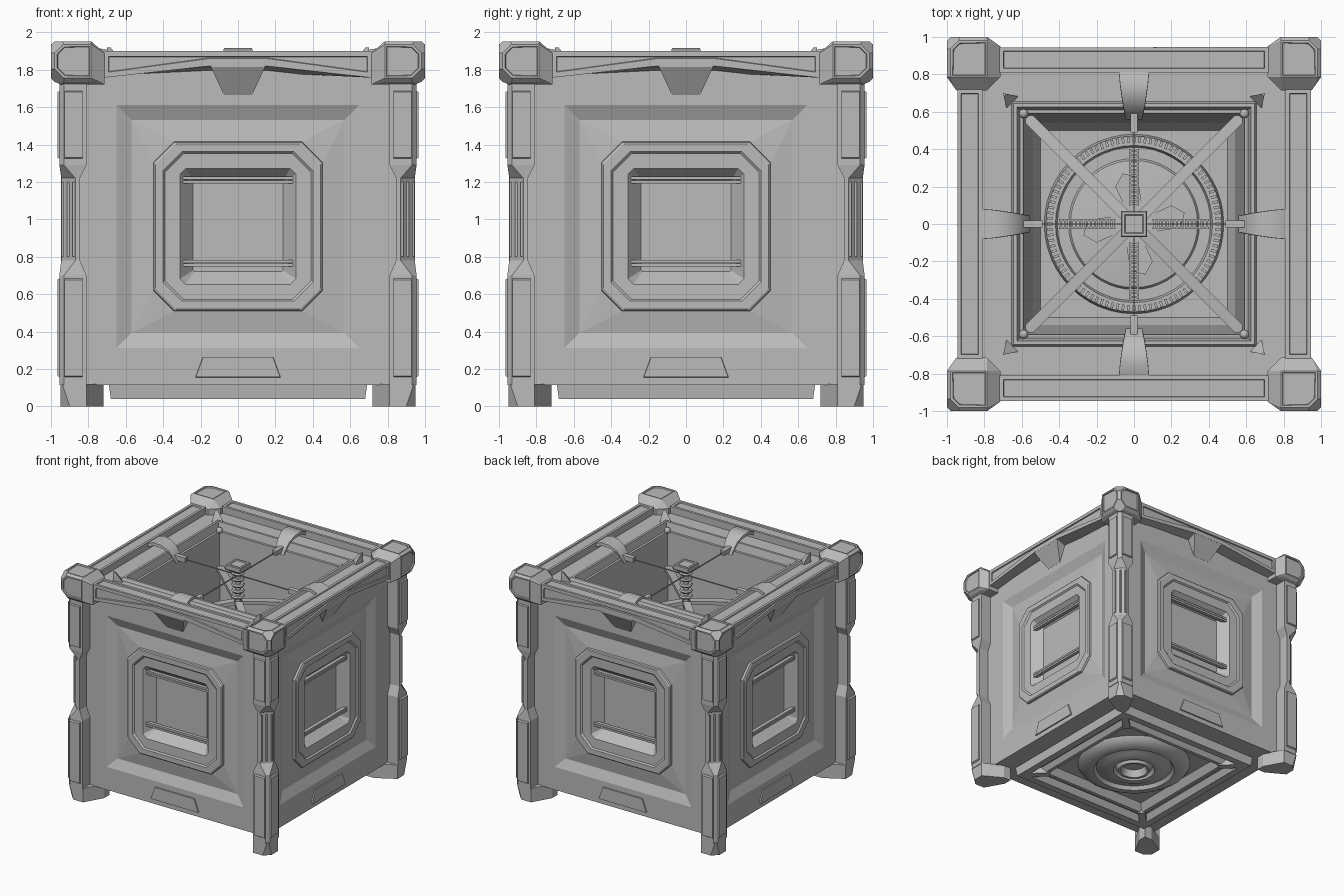
import bpy, bmesh, math
from mathutils import Vector, Matrix

if "Cube" in bpy.data.objects:
    bpy.data.objects.remove(bpy.data.objects["Cube"], do_unlink=True)

grey = bpy.data.materials.new("plain_grey")
grey.use_nodes = True
grey.diffuse_color = (0.5, 0.5, 0.5, 1)
grey.node_tree.nodes["Principled BSDF"].inputs["Base Color"].default_value = (0.5, 0.5, 0.5, 1)


def finish(name, bm, spin=False, smooth=False, recalc=True, sunk=()):
    """Turn a bmesh into an object; spin repeats it on all four sides."""
    bmesh.ops.remove_doubles(bm, verts=bm.verts, dist=1e-5)
    if recalc:
        bmesh.ops.recalc_face_normals(bm, faces=bm.faces)
    bm.normal_update()
    for direction, rim in sunk:
        hit = [f for f in bm.faces if f.normal.dot(Vector(direction)) > 0.99 and f.calc_area() > 0.01]
        bmesh.ops.inset_individual(bm, faces=hit, thickness=rim, depth=0)
        bmesh.ops.inset_individual(bm, faces=hit, thickness=0.004, depth=-0.01)
    me = bpy.data.meshes.new(name)
    bm.to_mesh(me)
    bm.free()
    me.materials.append(grey)
    sides = ("front", "left", "back", "right") if spin else ("",)
    for k, side in enumerate(sides):
        ob = bpy.data.objects.new((name + "_" + side).rstrip("_"), me)
        ob.rotation_euler.z = k * math.pi / 2
        bpy.context.collection.objects.link(ob)
        if smooth and k == 0:
            bpy.ops.object.select_all(action="DESELECT")
            ob.select_set(True)
            bpy.context.view_layer.objects.active = ob
            bpy.ops.object.shade_smooth_by_angle(angle=math.radians(35))


def loft(name, rings, start=False, end=True, **kw):
    bm = bmesh.new()
    vs = [[bm.verts.new(p) for p in r] for r in rings]
    n = len(rings[0])
    for a, b in zip(vs, vs[1:]):
        for j in range(n):
            k = (j + 1) % n
            bm.faces.new((a[j], a[k], b[k], b[j]))
    if start:
        bm.faces.new(vs[0][::-1])
    if end:
        bm.faces.new(vs[-1])
    finish(name, bm, **kw)


def prism(name, pts, y0, y1, shrink, **kw):
    """Extrude an (x, z) outline from y0 to y1."""
    cx = sum(p[0] for p in pts) / len(pts)
    cz = sum(p[1] for p in pts) / len(pts)
    near = [(cx + (x - cx) * shrink, y1, cz + (z - cz) * shrink) for x, z in pts]
    loft(name, [[(x, y0, z) for x, z in pts], near], start=True, **kw)


def add_box(bm, p, q, w, h):
    """Bar of width w and height h running from p to q."""
    p, q = Vector(p), Vector(q)
    d = q - p
    side = d.cross(Vector((0, 0, 1)))
    side = side.normalized() if side.length > 1e-6 else Vector((1, 0, 0))
    up = side.cross(d).normalized()
    m = Matrix((side * w, d, up * h)).transposed().to_4x4()
    m.translation = (p + q) / 2
    bmesh.ops.create_cube(bm, size=1, matrix=m)


def bars(name, specs, **kw):
    bm = bmesh.new()
    for s in specs:
        add_box(bm, *s)
    finish(name, bm, **kw)


def octagon(r, c, y, zc=0.962):
    q = [(r, c - r), (r, r - c), (r - c, r), (c - r, r), (-r, r - c), (-r, c - r), (c - r, -r), (r - c, -r)]
    return [(x, y, zc + z) for x, z in q]


def square(r, z):
    return [(-r, -r, z), (r, -r, z), (r, r, z), (-r, r, z)]


def circle(r, z, n=48):
    return [(r * math.cos(math.tau * i / n), r * math.sin(math.tau * i / n), z) for i in range(n)]


# Side wall with sunken bevels, raised octagonal frame and deep window
outer = [(x, -0.855, 0.115 if z < 0.96 else 1.86) for x, _, z in octagon(0.855, 0, 0)]
profile = [(0.65, 0, -0.855), (0.57, 0.002, -0.82), (0.453, 0.11, -0.84), (0.45, 0.11, -0.856),
           (0.442, 0.11, -0.862), (0.40, 0.1, -0.862), (0.39, 0.1, -0.85), (0.31, 0.03, -0.848),
           (0.24, 0.005, -0.765)]
loft("wall", [outer] + [octagon(*p) for p in profile], spin=True, recalc=False)
bars("window_bar", [((-0.3, -0.815, z), (0.3, -0.815, z), 0.03, 0.016) for z in (0.755, 0.775, 1.2, 1.22)], spin=True)
prism("lower_plate", [(-0.23, 0.155), (0.23, 0.155), (0.19, 0.265), (-0.19, 0.265)], -0.84, -0.866, 0.98, spin=True)

# Top beam with arched, tilted underside, sunken panels and central hood
arch = [(-0.72, 1.757), (-0.15, 1.82), (0.15, 1.82), (0.72, 1.757), (0.72, 1.9), (-0.72, 1.9)]
loft("top_beam", [[(x, y, z - (drop if abs(x) < 0.2 else 0)) for x, z in arch]
                  for y, drop in ((-0.81, 0.035), (-0.945, 0))],
     start=True, spin=True, sunk=(((0, -1, 0), 0.04), ((0, 0, 1), 0.03)))
loft("hood", [[(-w, y, z), (w, y, z), (w, -0.84, z), (-w, -0.84, z)]
              for w, y, z in ((0.075, -0.856, 1.665), (0.145, -0.944, 1.815), (0.15, -0.944, 1.84))],
     start=True, spin=True)


# Corner posts, pinched and chamfered at mid height
def post_ring(z, inner, out, ch):
    return [(x, y, z) for x, y in ((inner, inner), (out, inner), (out, out - ch), (out - ch, out), (inner, out))]


full, pinched = (0.81, 0.955, 0.025), (0.845, 0.945, 0.075)
loft("corner_post", [post_ring(z, *s) for z, s in (
    (0.115, full), (0.7, full), (0.78, pinched), (1.22, pinched), (1.29, full), (1.74, full))],
     start=True, spin=True)
for tag, low, high in (("lower", 0.15, 0.69), ("upper", 1.32, 1.69)):
    shape = [(0.83, low), (0.93, low), (0.93, high), (0.83, high)]
    for s, kind in ((1, "front"), (-1, "side")):
        prism(f"{tag}_post_panel_{kind}", [(x * s, z) for x, z in shape], -0.945, -0.966, 0.95, spin=True)
bars("post_slit_rib", [((0.908 + t, 0.908 - t, 0.8), (0.908 + t, 0.908 - t, 1.2), 0.012, 0.012)
                       for t in (-0.03, 0, 0.03)], spin=True)

# Corner caps: block tapering onto the beams, outer corners cut, sunken panels
bm = bmesh.new()
blocks = [((0.785, 1.0), (0.785, 0.98), (1.755, 1.935)), ((0.785, 0.98), (0.785, 1.0), (1.755, 1.935)),
          ((0.785, 0.98), (0.785, 0.98), (1.735, 1.952)),
          ((0.715, 0.95), (0.785, 0.95), (1.722, 1.89)), ((0.785, 0.95), (0.715, 0.95), (1.722, 1.89))]
for xs, ys, zs in blocks:
    for x in xs:
        for y in ys:
            for z in zs:
                bm.verts.new((x, y, z))
hull = bmesh.ops.convex_hull(bm, input=bm.verts[:])
bmesh.ops.delete(bm, geom=list({v for v in hull["geom_interior"] + hull["geom_unused"]
                                if isinstance(v, bmesh.types.BMVert)}), context="VERTS")
for point, up in (((0.972, 0.972, 1.925), 1), ((0.972, 0.972, 1.768), -1)):
    cut = bmesh.ops.bisect_plane(bm, geom=bm.verts[:] + bm.edges[:] + bm.faces[:], plane_co=point,
                                 plane_no=(1, 1, up), clear_outer=True)
    bmesh.ops.holes_fill(bm, edges=[e for e in cut["geom_cut"] if isinstance(e, bmesh.types.BMEdge)])
bmesh.ops.dissolve_limit(bm, angle_limit=0.02, verts=bm.verts[:], edges=bm.edges[:])
finish("corner_cap", bm, spin=True, sunk=[(d, 0.014) for d in ((1, 0, 0), (0, 1, 0), (0, 0, 1))])

# Feet
foot = [(0.72, 0.72), (0.79, 0.72), (0.95, 0.81)]
loft("foot", [[(x, y, z) for x, y in foot + [(0.95, 0.95 - c), (0.95 - c, 0.95), (0.81, 0.95), (0.72, 0.79)]]
              for z, c in ((0, 0.05), (0.06, 0.03), (0.12, 0.01))], start=True, spin=True)

# Underside: ledge, square ribs with a channel, and round stepped vent
under = [(0.855, 0.115), (0.69, 0.115), (0.68, 0.04), (0.62, 0.04), (0.59, 0.09), (0.56, 0.09), (0.53, 0.05),
         (0.5, 0.05), (0.46, 0.11)]
loft("underside", [square(r, z)[::-1] for r, z in under], recalc=False)
vent = [(0.46, 0.11), (0.44, 0.08), (0.38, 0.045), (0.33, 0.045), (0.31, 0.075), (0.25, 0.06), (0.22, 0.045),
        (0.17, 0.045), (0.15, 0.08), (0.13, 0.04), (0.11, 0.04), (0.09, 0.1)]
loft("underside_vent", [circle(r, z)[::-1] for r, z in vent], recalc=False, smooth=True)
bars("underside_rib", [((0.49, 0.49, 0.075), (0.65, 0.65, 0.075), 0.06, 0.07)], spin=True)

# Inner ledge, tapered inner walls and floor
inside = [(0.82, 1.84), (0.655, 1.84), (0.645, 1.865), (0.625, 1.865), (0.61, 1.8), (0.59, 1.8), (0.54, 0.3), (0.5, 0.22)]
loft("inner_shell", [square(r, z) for r, z in inside], recalc=False)
gusset = ((0.7, 0.7), (0.61, 0.68), (0.68, 0.61))
loft("ledge_gusset", [[(0.7 + (x - 0.7) * s, 0.7 + (y - 0.7) * s, z) for x, y in gusset]
                      for z, s in ((1.83, 1), (1.92, 0.2))], start=True, spin=True)

# Floor fan: dish, blades, rung ring and radial ladders
loft("floor_dish", [circle(r, z) for r, z in ((0.48, 0.22), (0.47, 0.27), (0.42, 0.27), (0.41, 0.24),
                                              (0.35, 0.24), (0.34, 0.255), (0.1, 0.28))], smooth=True, recalc=False)
rungs = []
for i in range(96):
    a = math.tau * i / 96
    d = Vector((math.cos(a), math.sin(a), 0))
    rungs.append((d * 0.435 + Vector((0, 0, 0.28)), d * 0.465 + Vector((0, 0, 0.28)), 0.014, 0.03))
bars("floor_ring_rungs", rungs)
ladder = [((s * 0.022, -0.1, 0.3), (s * 0.022, -0.4, 0.3), 0.01, 0.03) for s in (-1, 1)]
ladder += [((-0.02, -0.11 - i * 0.02, 0.3), (0.02, -0.11 - i * 0.02, 0.3), 0.01, 0.02) for i in range(15)]
bars("floor_ladder", ladder, spin=True)
blade = ((0.03, -0.05), (0.1, -0.2), (0.06, -0.27), (-0.02, -0.25), (-0.05, -0.05))
loft("fan_blade", [[(x, y, z) for x, y in blade] for z in (0.26, 0.285)], start=True, spin=True)

# Central column with coil rings, cap and four diagonal struts
loft("column", [circle(0.025, z, 16) for z in (0.22, 1.88)], start=True, smooth=True)
for i in range(5):
    z = 1.63 + i * 0.05
    loft(f"coil_ring_{i + 1}", [circle(r, z + h, 24) for r, h in
                                ((0.02, -0.012), (0.045, -0.012), (0.052, 0), (0.045, 0.012), (0.02, 0.012))],
         start=True, smooth=True)
loft("column_cap", [square(r, z) for r, z in ((0.05, 1.85), (0.07, 1.87), (0.07, 1.905), (0.065, 1.91), (0.05, 1.91),
                                               (0.045, 1.905))], start=True)
bars("diagonal_strut", [((0.02, 0.02, 1.58), (0.57, 0.57, 1.5), 0.06, 0.03)], spin=True)

# Curved arms over the ledge, their rods and wires, and corner knobs
path = [(0.81, 0.08, 1.895), (0.75, 0.075, 1.915), (0.68, 0.065, 1.905), (0.62, 0.055, 1.87), (0.57, 0.045, 1.8)]
loft("arm", [[(-w, -y, z), (w, -y, z), (w, -y + 0.01, z - 0.025), (-w, -y + 0.01, z - 0.025)] for y, w, z in path],
     start=True, spin=True, smooth=True)
bars("arm_rod", [((0, -0.6, 1.81), (0, -0.49, 1.81), 0.04, 0.04), ((0, -0.5, 1.81), (0, 0, 1.81), 0.008, 0.008)],
     spin=True)
bm = bmesh.new()
bmesh.ops.create_uvsphere(bm, u_segments=16, v_segments=8, radius=0.025, matrix=Matrix.Translation((0.59, 0.59, 1.81)))
finish("corner_knob", bm, spin=True, smooth=True)
